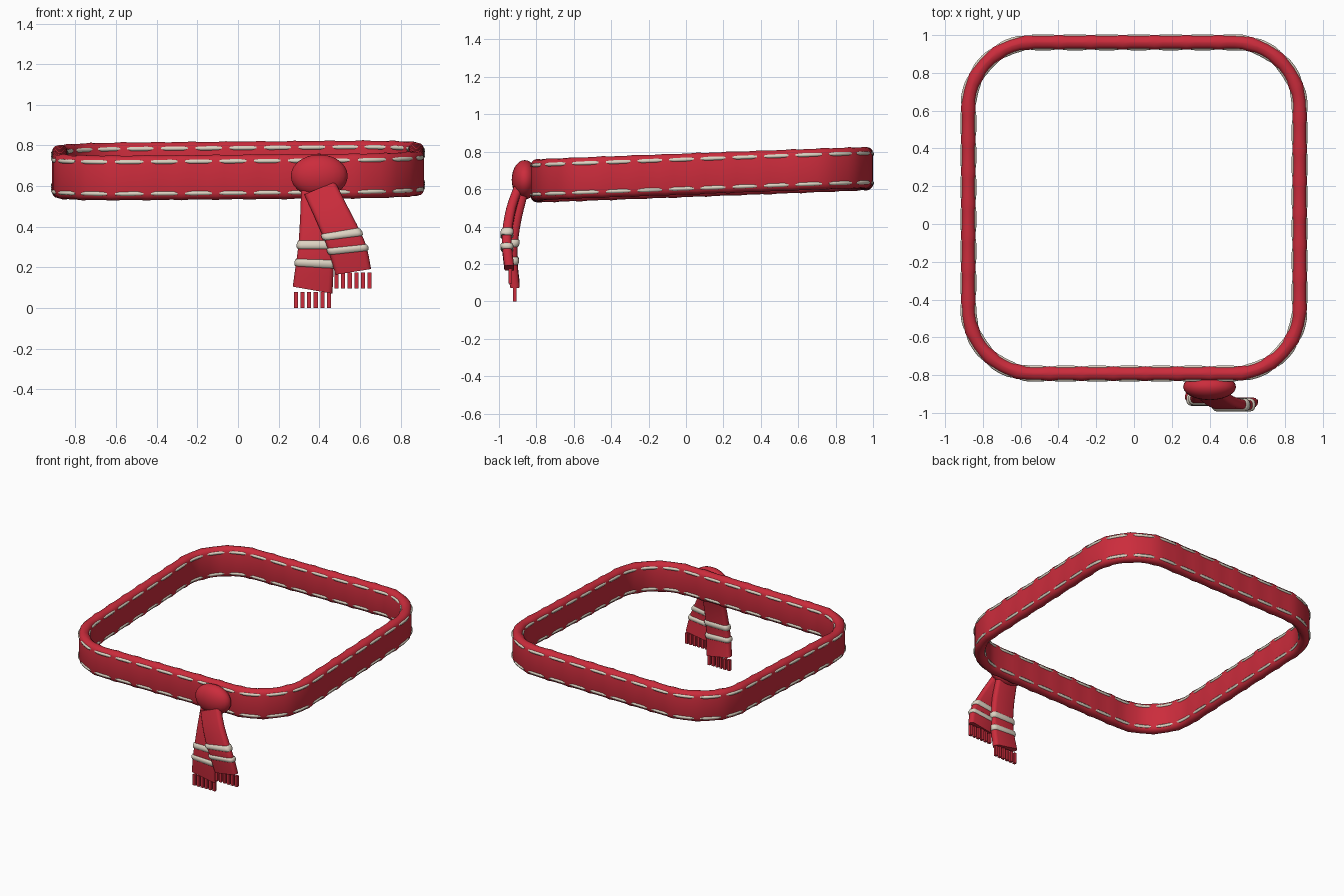
import bpy
import bmesh
from math import sin, cos, pi, radians
from mathutils import Vector, Matrix

cube = bpy.data.objects.get("Cube")
if cube:
    bpy.data.objects.remove(cube, do_unlink=True)


def material(name, rgb):
    mat = bpy.data.materials.new(name)
    mat.use_nodes = True
    mat.diffuse_color = (*rgb, 1)
    mat.node_tree.nodes["Principled BSDF"].inputs["Base Color"].default_value = (*rgb, 1)
    return mat


RED = material("scarf red", (0.60, 0.025, 0.045))
CREAM = material("stitch cream", (0.72, 0.65, 0.54))


def finish(name, bm, mat, angle=40):
    bmesh.ops.recalc_face_normals(bm, faces=bm.faces[:])
    mesh = bpy.data.meshes.new(name)
    bm.to_mesh(mesh)
    bm.free()
    mesh.materials.append(mat)
    obj = bpy.data.objects.new(name, mesh)
    bpy.context.collection.objects.link(obj)
    bpy.ops.object.select_all(action='DESELECT')
    obj.select_set(True)
    bpy.context.view_layer.objects.active = obj
    bpy.ops.object.shade_smooth_by_angle(angle=radians(angle))
    return obj


def loft(bm, rings, closed=False):
    loops = [[bm.verts.new(p) for p in ring] for ring in rings]
    n = len(loops[0])
    pairs = list(zip(loops, loops[1:])) + ([(loops[-1], loops[0])] if closed else [])
    for a, b in pairs:
        for i in range(n):
            j = (i + 1) % n
            bm.faces.new((a[i], a[j], b[j], b[i]))
    if not closed:
        bm.faces.new(loops[0])
        bm.faces.new(loops[-1])


def rounded(half_u, half_v, radius, steps=3):
    """Outline of a rounded rectangle as (u, v) pairs."""
    pts = []
    for q, (su, sv) in enumerate([(1, 1), (-1, 1), (-1, -1), (1, -1)]):
        for k in range(steps + 1):
            a = (q + k / steps) * pi / 2
            pts.append((su * (half_u - radius) + radius * cos(a),
                        sv * (half_v - radius) + radius * sin(a)))
    return pts


# Rounded-square centre line of the band
HALF, CORNER = 0.877, 0.345
FLAT = HALF - CORNER
QUARTER = 2 * FLAT + CORNER * pi / 2
LENGTH = 4 * QUARTER
DASHES = 38


def band_frame(s):
    q, t = divmod(s % LENGTH, QUARTER)
    if t < 2 * FLAT:
        p, n = Vector((HALF, t - FLAT, 0)), Vector((1, 0, 0))
    else:
        a = (t - 2 * FLAT) / CORNER
        n = Vector((cos(a), sin(a), 0))
        p = Vector((FLAT, FLAT, 0)) + n * CORNER
    turn = Matrix.Rotation(q * pi / 2, 3, 'Z')
    p, n = turn @ p, turn @ n
    p.z = 0.677 + 0.037 * p.y + 0.008 * p.x
    p.y += 0.085
    return p, n


# Band, slightly swollen between the stitches
bm = bmesh.new()
rings = []
COUNT = DASHES * 4
for i in range(COUNT):
    p, n = band_frame(LENGTH * i / COUNT)
    swell = 0.003 if i % 4 == 0 else 0
    rings.append([p + n * u + Vector((0, 0, v))
                  for u, v in rounded(0.036 + swell, 0.109 + swell, 0.034)])
loft(bm, rings, closed=True)
finish("neck_band", bm, RED, 60)

# Stitches in two rows on the outside and the inside
bm = bmesh.new()
for side in (-1, 1):
    for height in (-0.078, 0.078):
        for d in range(DASHES):
            rings = []
            for k in range(6):
                s = LENGTH * (d + 0.11 + 0.78 * k / 5) / DASHES
                p, n = band_frame(s)
                c = p + n * side * 0.031 + Vector((0, 0, height))
                r = 0.008 if k in (0, 5) else 0.0115
                rings.append([c + n * r * cos(a * pi / 3) + Vector((0, 0, r * sin(a * pi / 3)))
                              for a in range(6)])
            loft(bm, rings)
finish("band_stitches", bm, CREAM, 70)

# Knot
bm = bmesh.new()
bmesh.ops.create_uvsphere(bm, u_segments=24, v_segments=14, radius=1)
bmesh.ops.transform(bm, verts=bm.verts[:], matrix=Matrix.Translation((0.4, -0.862, 0.65))
                    @ Matrix.Diagonal((0.14, 0.07, 0.105, 1)))
finish("knot", bm, RED)


def sample(path, t):
    """Smooth interpolation through the sections (x, y, z, width, tilt)."""
    i = min(int(t), len(path) - 2)
    f = t - i
    a, b, c, d = (path[max(0, min(len(path) - 1, i + k))] for k in (-1, 0, 1, 2))
    return [0.5 * (2 * q + (r - p) * f + (2 * p - 5 * q + 4 * r - s) * f * f
                   + (3 * q - p - 3 * r + s) * f ** 3) for p, q, r, s in zip(a, b, c, d)]


def section(path, t, depth, grow=0.0):
    x, y, z, width, tilt = sample(path, t)
    along = Vector((cos(radians(tilt)), 0, sin(radians(tilt))))
    return [Vector((x, y + v, z)) + along * u
            for u, v in rounded(width / 2 + grow, depth + grow, 0.022 + grow * 0.5)]


def tail(name, path, stripes, fringe_x, fringe_y, fringe_z):
    last = len(path) - 1
    bm = bmesh.new()
    loft(bm, [section(path, last * i / 12, 0.026) for i in range(13)])
    finish(name, bm, RED)
    # Raised stripes around the tail
    bm = bmesh.new()
    for t in stripes:
        loft(bm, [section(path, t + dt, 0.026, g) for dt, g in
                  ((-0.2, -0.003), (-0.14, 0.006), (0, 0.009), (0.14, 0.006), (0.2, -0.003))])
    finish(name + "_stripes", bm, CREAM, 60)
    # Fringe strands
    bm = bmesh.new()
    for i in range(6):
        bmesh.ops.create_cube(bm, size=1, matrix=Matrix.Translation(
            (fringe_x + 0.0325 * i, fringe_y, fringe_z)) @ Matrix.Diagonal((0.02, 0.02, 0.08, 1)))
    finish(name + "_fringe", bm, RED)


tail("front_tail",
     [(0.402, -0.895, 0.59, 0.165, 22), (0.455, -0.935, 0.48, 0.17, 18),
      (0.512, -0.957, 0.36, 0.185, 8), (0.541, -0.957, 0.285, 0.188, 6),
      (0.567, -0.945, 0.178, 0.178, 9)],
     (2, 2.95), 0.485, -0.94, 0.135)
tail("back_tail",
     [(0.393, -0.87, 0.58, 0.165, 0), (0.393, -0.905, 0.44, 0.175, 0),
      (0.387, -0.925, 0.31, 0.18, 0), (0.378, -0.927, 0.21, 0.187, -3),
      (0.367, -0.915, 0.088, 0.198, -10)],
     (2, 2.9), 0.285, -0.915, 0.04)
